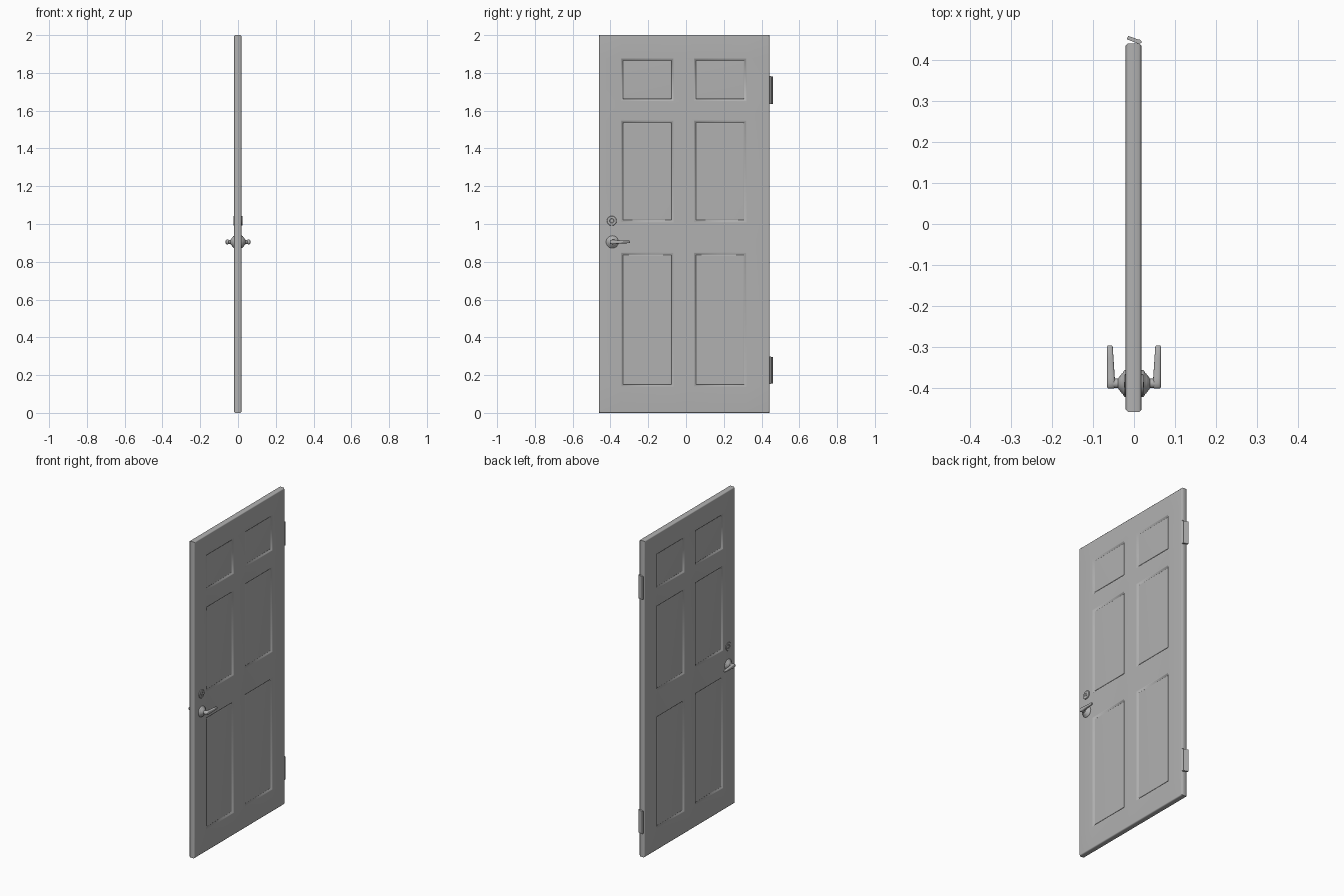
import bpy, bmesh, math

if "Cube" in bpy.data.objects:
    bpy.data.objects.remove(bpy.data.objects["Cube"])

CX, HX = -0.001, 0.0195          # slab centre and half thickness in x
Y0, Y1, Z1 = -0.460, 0.442, 2.0  # slab extents
HY, HZ = -0.39, 0.905            # handle position

# One darker grey for every part
grey = bpy.data.materials.new("dark_grey")
grey.diffuse_color = (0.44, 0.44, 0.44, 1.0)
grey.use_nodes = True
grey.node_tree.nodes["Principled BSDF"].inputs["Base Color"].default_value = grey.diffuse_color


def make_object(name, bm, mirror=False, offset=0.0, smooth=None):
    bmesh.ops.recalc_face_normals(bm, faces=bm.faces[:])
    me = bpy.data.meshes.new(name)
    bm.to_mesh(me)
    bm.free()
    me.materials.append(grey)
    ob = bpy.data.objects.new(name, me)
    ob.location.x = offset
    bpy.context.collection.objects.link(ob)
    bpy.ops.object.select_all(action='DESELECT')
    bpy.context.view_layer.objects.active = ob
    ob.select_set(True)
    if smooth:
        bpy.ops.object.shade_smooth_by_angle(angle=math.radians(smooth))
    if mirror:
        m = ob.modifiers.new("mirror", 'MIRROR')
        m.use_mirror_merge = True
        m.merge_threshold = 0.0001
    return ob


def loft(bm, rings):
    """Skin a list of closed rings and cap both ends."""
    vs = [[bm.verts.new(p) for p in r] for r in rings]
    n = len(vs[0])
    for a, b in zip(vs, vs[1:]):
        for i in range(n):
            bm.faces.new((a[i], a[(i + 1) % n], b[(i + 1) % n], b[i]))
    bm.faces.new(vs[0])
    bm.faces.new(vs[-1])


def lathe_x(bm, profile, y, z, n=32):
    """Turn (x, radius) points about an axis along x."""
    loft(bm, [[(x, y + r * math.cos(2 * math.pi * i / n), z + r * math.sin(2 * math.pi * i / n))
               for i in range(n)] for x, r in profile])


# Door slab: half the thickness as a grid with panels sunk in, then mirrored
B = 0.006
ys = [Y0 + B, -0.345, -0.065, 0.041, 0.321, Y1 - B]
zs = [B, 0.138, 0.849, 1.008, 1.549, 1.650, 1.878, Z1 - B]
bm = bmesh.new()
grid = [[bm.verts.new((HX, y, z)) for z in zs] for y in ys]
panels = []
for i in range(len(ys) - 1):
    for j in range(len(zs) - 1):
        f = bm.faces.new((grid[i][j], grid[i + 1][j], grid[i + 1][j + 1], grid[i][j + 1]))
        if i % 2 and j % 2:
            panels.append(f)
rim = [e for e in bm.edges if e.is_boundary]
bm.normal_update()
# panel moulding, (inset width, depth) steps: soft slope, groove, slightly raised field
for width, depth in ((0.006, -0.002), (0.009, -0.006), (0.003, -0.001), (0.005, 0.003)):
    bmesh.ops.inset_individual(bm, faces=panels, thickness=width, depth=depth)
# chamfered outer edge, then straight sides to the centre plane
for x, grow in ((HX - B, True), (0.0, False)):
    new = bmesh.ops.extrude_edge_only(bm, edges=rim)["geom"]
    for v in (g for g in new if isinstance(g, bmesh.types.BMVert)):
        v.co.x = x
        if grow:
            if v.co.y < ys[0] + 1e-5: v.co.y = Y0
            elif v.co.y > ys[-1] - 1e-5: v.co.y = Y1
            if v.co.z < zs[0] + 1e-5: v.co.z = 0.0
            elif v.co.z > zs[-1] - 1e-5: v.co.z = Z1
    rim = [g for g in new if isinstance(g, bmesh.types.BMEdge)]
slab = make_object("door_slab", bm, mirror=True, offset=CX, smooth=50)
weighted = slab.modifiers.new("flat_faces", 'WEIGHTED_NORMAL')
weighted.keep_sharp = True

# Stepped round rose and stem behind each lever
bm = bmesh.new()
lathe_x(bm, [(0.012, 0.033), (0.022, 0.033), (0.025, 0.031), (0.027, 0.026), (0.030, 0.024),
             (0.033, 0.020), (0.037, 0.015), (0.039, 0.0115), (0.056, 0.0115)], HY, HZ)
make_object("handle_rose", bm, mirror=True, smooth=40)

# Tapering levers: sections of (y, inner x, outer x, half height)
sections = [(-0.402, 0.049, 0.064, 0.007), (-0.399, 0.047, 0.066, 0.010),
            (-0.389, 0.046, 0.066, 0.0125), (-0.376, 0.047, 0.066, 0.0115),
            (-0.360, 0.048, 0.066, 0.0095), (-0.330, 0.050, 0.066, 0.0075),
            (-0.300, 0.052, 0.066, 0.0065), (-0.297, 0.054, 0.064, 0.005)]
rings = []
for y, xi, xo, h in sections:
    ring = []
    for k in range(20):
        c, s = math.cos(math.pi * k / 10), math.sin(math.pi * k / 10)
        px = math.copysign(abs(c) ** 0.6, c)
        pz = math.copysign(abs(s) ** 0.6, s)
        ring.append(((xi + xo) / 2 + px * (xo - xi) / 2, y, HZ + pz * h))
    rings.append(ring)
bm = bmesh.new()
loft(bm, rings)
make_object("lever_handle", bm, mirror=True, smooth=50)

# Deadbolt plates with a keyhole plug
bm = bmesh.new()
lathe_x(bm, [(0.012, 0.026), (0.0215, 0.026), (0.0235, 0.024), (0.0235, 0.012), (0.022, 0.010)],
        HY - 0.003, 1.017)
lathe_x(bm, [(0.015, 0.007), (0.0235, 0.007), (0.024, 0.006)], HY - 0.003, 1.017, 20)
make_object("deadbolt", bm, mirror=True, smooth=30)

# Hinges: slanted leaf with a thin pin along its outer edge
for label, zlo, zhi in (("lower", 0.155, 0.297), ("upper", 1.636, 1.781)):
    leaf = [(-0.018, 0.452), (0.012, 0.440), (0.018, 0.443), (0.017, 0.449), (-0.014, 0.460)]
    bm = bmesh.new()
    loft(bm, [[(x, y, z) for x, y in leaf] for z in (zlo, zhi)])
    make_object(label + "_hinge_leaf", bm)
    bm = bmesh.new()
    loft(bm, [[(0.013 + 0.005 * math.cos(math.pi * k / 6), 0.446 + 0.005 * math.sin(math.pi * k / 6), z)
               for k in range(12)] for z in (zlo - 0.002, zhi + 0.002)])
    make_object(label + "_hinge_pin", bm, smooth=40)
